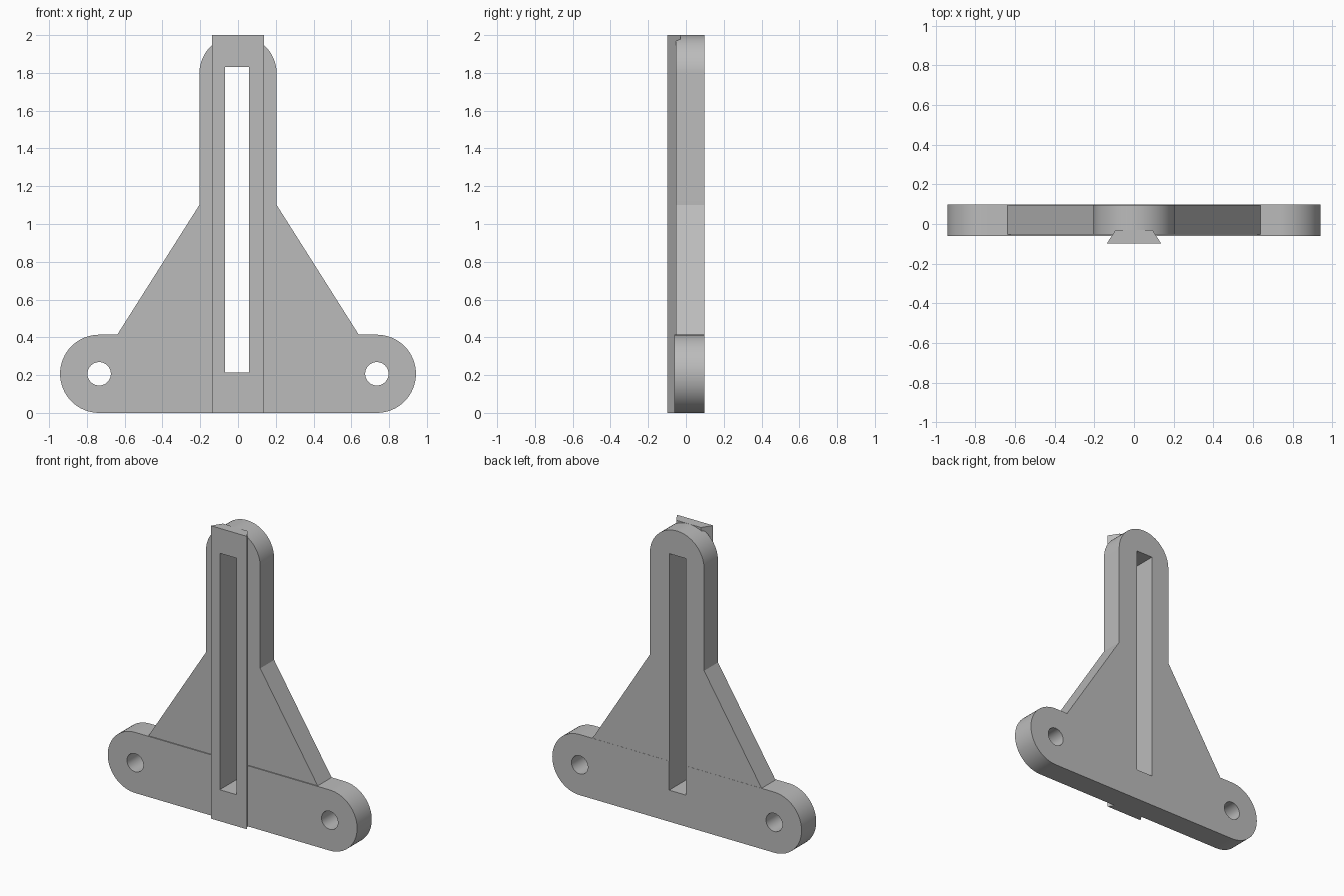
import bpy, bmesh
from math import pi, sin, cos, radians

if "Cube" in bpy.data.objects:
    bpy.data.objects.remove(bpy.data.objects["Cube"], do_unlink=True)

grey = bpy.data.materials.new("plain grey")
grey.use_nodes = True
colour = (0.5, 0.5, 0.5, 1)
grey.diffuse_color = colour
grey.node_tree.nodes["Principled BSDF"].inputs["Base Color"].default_value = colour

END_R = 0.207      # radius of all rounded ends
HOLE_X = 0.735     # bolt hole offset
BACK = 0.098


def arc(cx, cz, r, start, end, steps=32):
    """Points along an arc, angles in degrees."""
    angles = [radians(start + (end - start) * i / steps) for i in range(steps + 1)]
    return [(cx + r * cos(a), cz + r * sin(a)) for a in angles]


def prism(name, points, offset):
    """Solid swept from a closed 3D outline along an offset."""
    bm = bmesh.new()
    face = bm.faces.new([bm.verts.new(p) for p in points])
    swept = bmesh.ops.extrude_face_region(bm, geom=[face], use_keep_orig=True)["geom"]
    bmesh.ops.translate(bm, vec=offset, verts=[v for v in swept if isinstance(v, bmesh.types.BMVert)])
    bmesh.ops.recalc_face_normals(bm, faces=bm.faces)
    mesh = bpy.data.meshes.new(name)
    bm.to_mesh(mesh)
    bm.free()
    mesh.materials.append(grey)
    obj = bpy.data.objects.new(name, mesh)
    bpy.context.collection.objects.link(obj)
    return obj


def plate(name, outline, front, back):
    return prism(name, [(x, front, z) for x, z in outline], (0, back - front, 0))


# Base bar with rounded ends
base_bar = plate("base_bar", arc(HOLE_X, END_R, END_R, -90, 90)
                 + arc(-HOLE_X, END_R, END_R, 90, 270), -0.06, BACK)

# Tapered upright with a rounded top
upright = plate("upright", [(-0.64, 0.413), (0.64, 0.413), (0.205, 1.1)]
                + arc(0, 1.795, 0.205, 0, 180) + [(-0.205, 1.1)], -0.053, BACK - 0.001)

# Dovetail rail down the front
rail = prism("dovetail_rail", [(-0.137, -BACK, 0), (0.137, -BACK, 0),
                               (0.093, -0.03, 0), (-0.093, -0.03, 0)], (0, 0, 2))

# Cutters for the long slot and the two bolt holes
slot = plate("slot_cutter", [(-0.069, 0.215), (0.058, 0.215),
                             (0.058, 1.83), (-0.069, 1.83)], -0.3, 0.3)
holes = [plate(side + "_hole_cutter", arc(x, END_R, 0.062, 0, 348.75, 31), -0.3, 0.3)
         for side, x in (("left", HOLE_X), ("right", -HOLE_X))]

for part, cutters in ((base_bar, [slot] + holes), (upright, [slot]), (rail, [slot])):
    for cutter in cutters:
        cut = part.modifiers.new(cutter.name, "BOOLEAN")
        cut.operation = "DIFFERENCE"
        cut.solver = "EXACT"
        cut.object = cutter
    bpy.ops.object.select_all(action="DESELECT")
    part.select_set(True)
    bpy.context.view_layer.objects.active = part
    for name in [m.name for m in part.modifiers]:
        bpy.ops.object.modifier_apply(modifier=name)
    bpy.ops.object.shade_smooth_by_angle(angle=radians(25))

for cutter in [slot] + holes:
    bpy.data.objects.remove(cutter, do_unlink=True)
